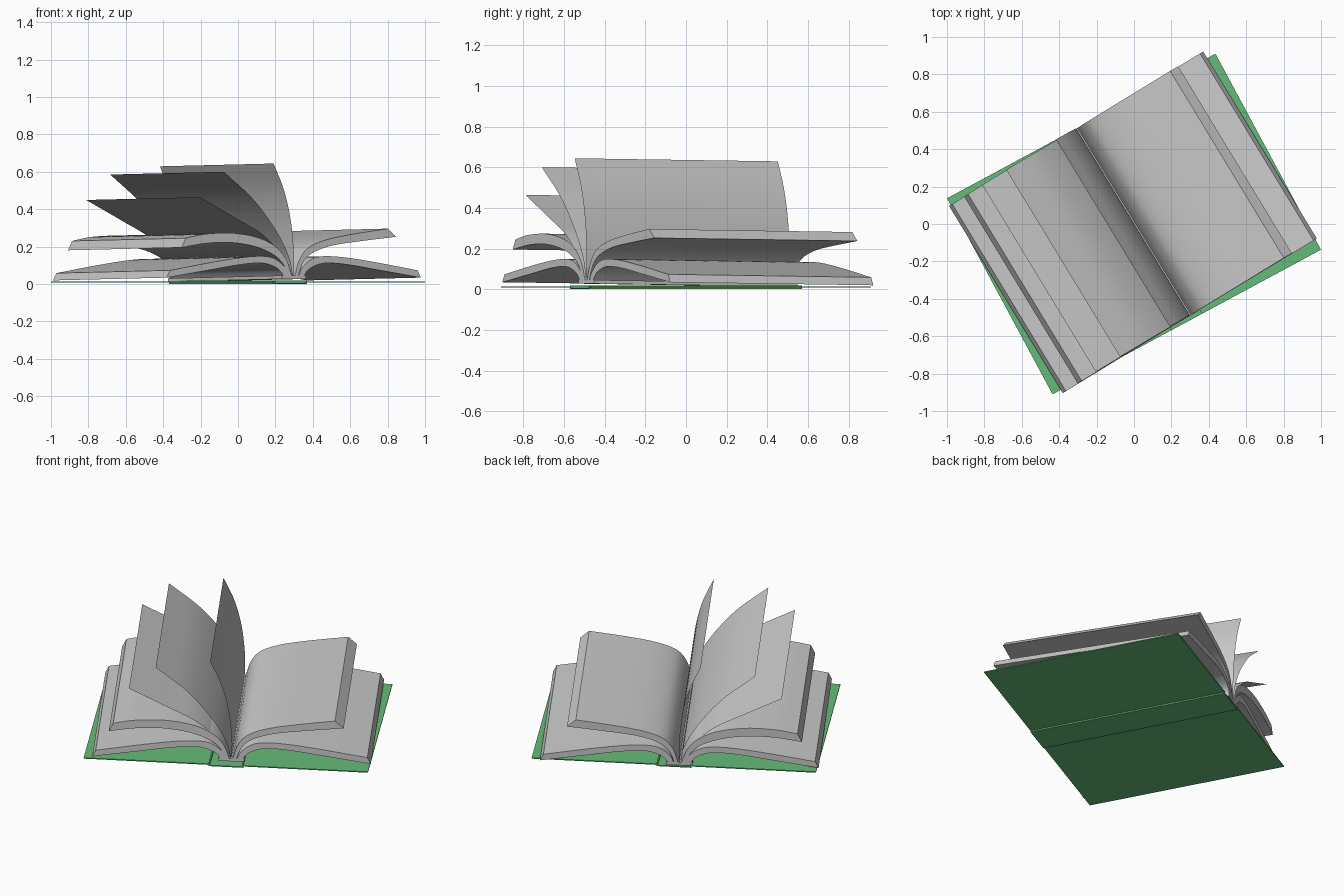
import bpy, bmesh, math
from mathutils import Vector

if "Cube" in bpy.data.objects:
    bpy.data.objects.remove(bpy.data.objects["Cube"])

PAGE_ROT = (-0.0128, 0, math.radians(31.3))
COVER_ROT = (0, 0, math.radians(28.3))
V0, V1 = -0.575, 0.595

green = bpy.data.materials.new("cover_green")
green.diffuse_color = (0.13, 0.50, 0.19, 1)
green.use_nodes = True
green.node_tree.nodes["Principled BSDF"].inputs["Base Color"].default_value = green.diffuse_color


def curve(pts, n=6):
    """Smooth curve through (u, z) points."""
    p = [Vector(q) for q in pts]
    p = [2 * p[0] - p[1]] + p + [2 * p[-1] - p[-2]]
    out = []
    for i in range(1, len(p) - 2):
        a, b, c, d = p[i - 1:i + 3]
        for k in range(n):
            t = k / n
            out.append(0.5 * (2 * b + (c - a) * t + (2 * a - 5 * b + 4 * c - d) * t * t
                              + (3 * b - a - 3 * c + d) * t ** 3))
    return out + [p[-2]]


def finish(name, bm, rot, mat=None, smooth=True):
    me = bpy.data.meshes.new(name)
    bm.to_mesh(me)
    bm.free()
    ob = bpy.data.objects.new(name, me)
    bpy.context.collection.objects.link(ob)
    ob.rotation_euler = rot
    if mat:
        me.materials.append(mat)
    if smooth:
        bpy.ops.object.select_all(action='DESELECT')
        ob.select_set(True)
        bpy.context.view_layer.objects.active = ob
        bpy.ops.object.shade_smooth_by_angle(angle=math.radians(30))
    return ob


def strip(bm, front, back, closed):
    n = len(front)
    for i in range(n if closed else n - 1):
        j = (i + 1) % n
        bm.faces.new((front[i], front[j], back[j], back[i]))


def block(name, top, bottom, side):
    """Thick bundle of pages between a top and a bottom curve."""
    bm = bmesh.new()
    t, b = curve(top), curve(bottom)
    rows = [[bm.verts.new((side * q.x, v, q.y)) for q in t + b[::-1]] for v in (V0, V1)]
    strip(bm, rows[0], rows[1], True)
    n = len(t)
    for r in rows:
        for i in range(n - 1):
            bm.faces.new((r[i], r[i + 1], r[-2 - i], r[-1 - i]))
    bmesh.ops.recalc_face_normals(bm, faces=bm.faces)
    finish(name, bm, PAGE_ROT)


def loose_page(name, pts):
    bm = bmesh.new()
    c = curve(pts)
    rows = [[bm.verts.new((q.x, v, q.y)) for q in c] for v in (V0, V1)]
    strip(bm, rows[0], rows[1], False)
    finish(name, bm, PAGE_ROT)


def box(name, u0, u1, v0, v1, z0, z1, rot, mat=None):
    bm = bmesh.new()
    bmesh.ops.create_cube(bm, size=1)
    for v in bm.verts:
        v.co = ((u0 + u1) / 2 + v.co.x * (u1 - u0), (v0 + v1) / 2 + v.co.y * (v1 - v0),
                (z0 + z1) / 2 + v.co.z * (z1 - z0))
    finish(name, bm, rot, mat, smooth=False)


# cover boards, spine and spine walls
for side, label in ((-1, "left"), (1, "right")):
    a, b = sorted((side * 0.1, side * 0.815))
    box(label + "_cover", a, b, -0.595, 0.595, 0.008, 0.014, COVER_ROT, green)
    a, b = sorted((side * 0.092, side * 0.1))
    box(label + "_spine_wall", a, b, -0.595, 0.595, 0.0, 0.018, COVER_ROT, green)
box("spine", -0.1, 0.1, -0.595, 0.595, 0.0, 0.006, COVER_ROT, green)

# glued page base
box("page_base", -0.075, 0.075, V0, V1, 0.02, 0.038, PAGE_ROT)

# lower page bundles, mirrored
low_top = [(.03, .03), (.05, .075), (.10, .119), (.17, .14), (.30, .137), (.5, .111), (.775, .066)]
low_bot = [(.06, .03), (.09, .068), (.14, .093), (.21, .105), (.34, .096), (.54, .066), (.795, .027)]
for side, label in ((-1, "left"), (1, "right")):
    block(label + "_lower_pages", low_top, low_bot, side)

# upper page bundles
block("right_upper_pages",
      [(.005, .03), (.035, .12), (.09, .185), (.2, .228), (.36, .258), (.59, .289)],
      [(.025, .03), (.06, .11), (.12, .16), (.24, .198), (.42, .222), (.64, .245)], 1)
block("left_upper_pages",
      [(.01, .03), (.045, .12), (.11, .19), (.22, .24), (.38, .265), (.55, .26), (.675, .238)],
      [(.03, .03), (.07, .105), (.14, .157), (.25, .195), (.4, .215), (.55, .21), (.70, .188)], -1)

# loose turning pages
loose_page("turning_page_low", [(-.006, .03), (-.06, .13), (-.19, .255), (-.37, .35), (-.585, .457)])
loose_page("turning_page_mid", [(-.004, .03), (-.03, .14), (-.11, .28), (-.25, .445), (-.433, .593)])
loose_page("turning_page_high", [(0, .03), (.0, .18), (-.02, .35), (-.06, .5), (-.122, .637)])
